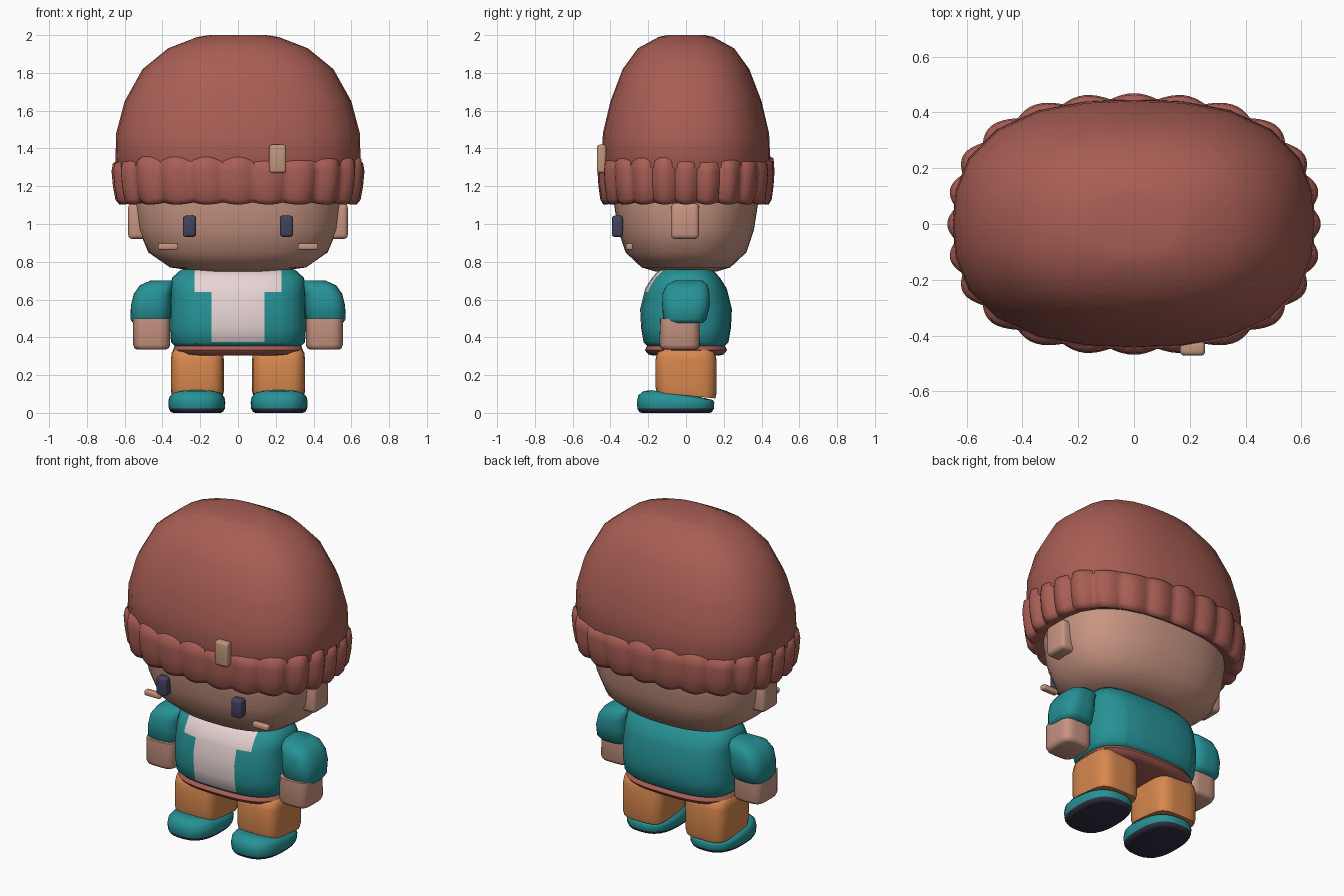
import bpy, bmesh, math, random

random.seed(4)
cube = bpy.data.objects.get("Cube")
if cube:
    bpy.data.objects.remove(cube)


def material(name, rgb):
    """Flat colour from 0-255 display values."""
    lin = [((c / 255 + 0.055) / 1.055) ** 2.4 for c in rgb] + [1]
    m = bpy.data.materials.new(name)
    m.use_nodes = True
    m.diffuse_color = lin
    bsdf = m.node_tree.nodes["Principled BSDF"]
    bsdf.inputs["Base Color"].default_value = lin
    bsdf.inputs["Roughness"].default_value = 0.8
    return m


WOOL = material("brick wool", (168, 94, 84))
SKIN = material("warm skin", (200, 149, 130))
TEAL = material("teal cloth", (38, 146, 150))
WHITE = material("pale shirt", (236, 217, 216))
ORANGE = material("orange trousers", (216, 136, 78))
NAVY = material("navy eyes", (66, 66, 92))
SOLE = material("dark sole", (50, 48, 68))
TAN = material("tan tag", (192, 150, 124))


def finish(name, bm, mats, angle=60):
    mesh = bpy.data.meshes.new(name)
    bm.to_mesh(mesh)
    bm.free()
    for m in mats:
        mesh.materials.append(m)
    ob = bpy.data.objects.new(name, mesh)
    bpy.context.collection.objects.link(ob)
    bpy.ops.object.select_all(action="DESELECT")
    ob.select_set(True)
    bpy.context.view_layer.objects.active = ob
    bpy.ops.object.shade_smooth_by_angle(angle=math.radians(angle))
    return ob


def loft(rings, power=2.5, sides=32, cx=0, cy=0, warp=None):
    """Stack of superellipse rings: (z, half width, half depth, tilt, dx, dy)."""
    bm = bmesh.new()
    loops = []
    for ring in rings:
        z, hx, hy, tilt, dx, dy = (tuple(ring) + (0, 0, 0))[:6]
        loop = []
        for i in range(sides):
            a = math.tau * i / sides
            c, s = math.cos(a), math.sin(a)
            r = (abs(c) ** power + abs(s) ** power) ** (-1 / power)
            dz = 0
            if warp:
                k, dz = warp(a, z)
                r *= k
            y = r * s * hy
            loop.append(bm.verts.new((cx + dx + r * c * hx, cy + dy + y, z + dz + tilt * y)))
        loops.append(loop)
    for low, high in zip(loops, loops[1:]):
        for i in range(sides):
            j = (i + 1) % sides
            bm.faces.new((low[i], low[j], high[j], high[i]))
    bm.faces.new(loops[0][::-1])
    bm.faces.new(loops[-1])
    return bm


def rounded_box(name, centre, half, mat, bevel):
    bm = bmesh.new()
    bmesh.ops.create_cube(bm, size=2)
    for v in bm.verts:
        v.co = [c + h * p for c, h, p in zip(centre, half, v.co)]
    bmesh.ops.bevel(bm, geom=bm.edges[:], offset=bevel, segments=3, profile=0.5, affect="EDGES")
    return finish(name, bm, [mat])


# Knitted hat: dome and ribbed brim
finish("hat_dome", loft([
    (1.22, 0.60, 0.41), (1.30, 0.65, 0.448), (1.48, 0.645, 0.44), (1.65, 0.60, 0.40),
    (1.82, 0.505, 0.335), (1.93, 0.37, 0.255), (1.99, 0.215, 0.145), (2.0, 0.15, 0.10),
], sides=24), [WOOL])

RIBS = 24
jitter = [random.uniform(-0.015, 0.02) for _ in range(RIBS)]


def ribs(a, z):
    lobe = abs(math.cos(a * RIBS / 2))
    rib = round(a / math.tau * RIBS) % RIBS
    lift = jitter[rib] * lobe if z > 1.3 else -0.012 * lobe if z < 1.15 else 0
    return 0.985 + 0.045 * lobe, lift


finish("hat_brim", loft([
    (1.14, 0.53, 0.37), (1.115, 0.59, 0.41), (1.115, 0.61, 0.425), (1.14, 0.63, 0.44),
    (1.20, 0.643, 0.45), (1.28, 0.65, 0.455), (1.33, 0.643, 0.45), (1.35, 0.61, 0.42),
], sides=RIBS * 8, warp=ribs), [WOOL])
rounded_box("hat_tag", (0.21, -0.447, 1.345), (0.045, 0.025, 0.075), TAN, 0.015)

# Head
finish("head", loft([
    (0.748, 0.20, 0.16), (0.77, 0.36, 0.235), (0.85, 0.475, 0.32), (0.97, 0.525, 0.36),
    (1.10, 0.54, 0.38), (1.20, 0.54, 0.38),
]), [SKIN])

# Jacket body, cut so the shirt panel has clean edges
bm = loft([
    (0.35, 0.33, 0.20), (0.375, 0.355, 0.225), (0.45, 0.36, 0.238), (0.55, 0.358, 0.243),
    (0.66, 0.355, 0.215), (0.715, 0.35, 0.18), (0.76, 0.30, 0.14),
], power=3, sides=40)
cuts = [((x, 0, 0), (1, 0, 0)) for x in (-0.23, -0.14, 0.14, 0.23)]
cuts += [((0, 0, z), (0, 0, 1)) for z in (0.375, 0.64)]
for point, normal in cuts:
    bmesh.ops.bisect_plane(bm, geom=bm.verts[:] + bm.edges[:] + bm.faces[:],
                           plane_co=point, plane_no=normal, dist=0.0001)
for f in bm.faces:
    c = f.calc_center_median()
    half = 0.23 if c.z > 0.64 else 0.14
    if c.y < -0.05 and c.z > 0.375 and abs(c.x) < half:
        f.material_index = 1
finish("jacket", bm, [TEAL, WHITE])

# Belt and hip underside
finish("belt", loft([
    (0.303, 0.29, 0.175), (0.31, 0.325, 0.20), (0.332, 0.345, 0.217),
    (0.353, 0.335, 0.207), (0.362, 0.30, 0.18),
], power=3), [WOOL])

# Paired parts
for side, s in (("left", 1), ("right", -1)):
    rounded_box(side + "_ear", (0.53 * s, -0.005, 1.015), (0.052, 0.075, 0.095), SKIN, 0.025)
    rounded_box(side + "_eye", (0.257 * s, -0.363, 0.988), (0.035, 0.03, 0.056), NAVY, 0.015)
    rounded_box(side + "_cheek", (0.37 * s, -0.30, 0.88), (0.053, 0.018, 0.016), SKIN, 0.008)

    finish(side + "_sleeve", loft([
        (0.475, 0.09, 0.095, 0, 0.465 * s, -0.008), (0.497, 0.105, 0.115, 0, 0.465 * s, -0.006),
        (0.57, 0.107, 0.126, 0, 0.46 * s), (0.63, 0.10, 0.125, 0, 0.452 * s),
        (0.675, 0.09, 0.11, 0, 0.43 * s, 0.005), (0.70, 0.06, 0.075, 0, 0.405 * s, 0.015),
    ], power=3.2), [TEAL])
    finish(side + "_hand", loft([
        (0.335, 0.075, 0.085), (0.342, 0.09, 0.10), (0.36, 0.098, 0.107), (0.50, 0.098, 0.105),
    ], power=4.5, cx=0.457 * s, cy=-0.033), [SKIN])

    finish(side + "_trouser_leg", loft([
        (0.092, 0.135, 0.155, -0.1), (0.12, 0.14, 0.162, -0.1), (0.28, 0.14, 0.162),
        (0.32, 0.136, 0.152), (0.345, 0.115, 0.12),
    ], power=4.5, cx=0.215 * s), [ORANGE])

    bm = loft([
        (0.0, 0.125, 0.18), (0.005, 0.138, 0.193), (0.022, 0.148, 0.202), (0.055, 0.151, 0.205),
        (0.08, 0.147, 0.198, -0.06), (0.095, 0.132, 0.17, -0.12), (0.102, 0.11, 0.13, -0.14),
    ], power=2.7, cx=0.218 * s, cy=-0.055)
    for f in bm.faces:
        f.material_index = int(f.calc_center_median().z < 0.02)
    finish(side + "_shoe", bm, [TEAL, SOLE])
